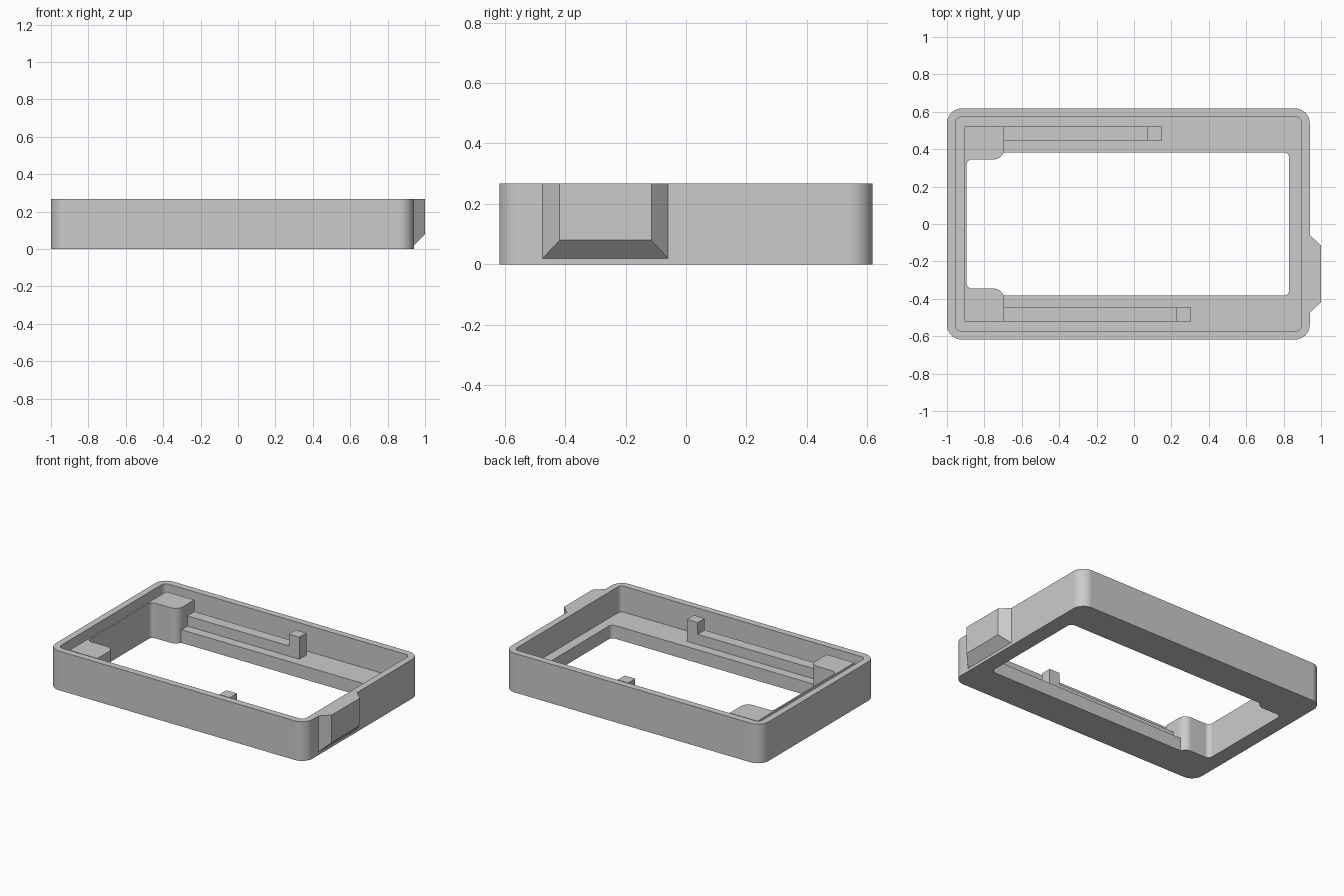
import bpy, bmesh, math
from mathutils import Vector

cube = bpy.data.objects.get("Cube")
if cube:
    bpy.data.objects.remove(cube, do_unlink=True)

GREY = (0.6, 0.6, 0.6, 1)
plastic = bpy.data.materials.new("grey plastic")
plastic.use_nodes = True
plastic.diffuse_color = GREY
plastic.node_tree.nodes["Principled BSDF"].inputs["Base Color"].default_value = GREY


def add_object(name, bm):
    bmesh.ops.recalc_face_normals(bm, faces=bm.faces)
    mesh = bpy.data.meshes.new(name)
    bm.to_mesh(mesh)
    bm.free()
    mesh.materials.append(plastic)
    obj = bpy.data.objects.new(name, mesh)
    bpy.context.collection.objects.link(obj)
    return obj


def rounded(corners, steps=10):
    """Outline from (x, y, radius) right-angled corners."""
    outline = []
    for i, (x, y, r) in enumerate(corners):
        p = Vector((x, y))
        if r == 0:
            outline.append(p)
            continue
        a = (Vector(corners[i - 1][:2]) - p).normalized()
        b = (Vector(corners[(i + 1) % len(corners)][:2]) - p).normalized()
        centre = p + (a + b) * r
        for k in range(steps + 1):
            t = math.pi / 2 * k / steps
            outline.append(centre - b * r * math.cos(t) - a * r * math.sin(t))
    return outline


def prism(name, corners, z0, z1):
    bm = bmesh.new()
    face = bm.faces.new([bm.verts.new((p.x, p.y, z0)) for p in rounded(corners)])
    top = bmesh.ops.extrude_face_region(bm, geom=[face])["geom"]
    bmesh.ops.translate(bm, vec=(0, 0, z1 - z0),
                        verts=[v for v in top if isinstance(v, bmesh.types.BMVert)])
    return add_object(name, bm)


def rect(x0, x1, y0, y1, r=0):
    return [(x0, y0, r), (x1, y0, r), (x1, y1, r), (x0, y1, r)]


def combine(target, other, operation):
    mod = target.modifiers.new("combine", "BOOLEAN")
    mod.operation, mod.solver, mod.object = operation, "EXACT", other
    bpy.context.view_layer.objects.active = target
    bpy.ops.object.modifier_apply(modifier=mod.name)
    bpy.data.objects.remove(other, do_unlink=True)


HEIGHT, FLOOR, RAIL, POST = 0.267, 0.09, 0.16, 0.24

# Tray: rounded shell, recessed floor and a large opening
tray = prism("tray", rect(-1, 0.94, -0.618, 0.618, 0.08), 0, HEIGHT)
combine(tray, prism("cavity", rect(-0.955, 0.895, -0.572, 0.572, 0.03), FLOOR, 0.4), "DIFFERENCE")
combine(tray, prism("opening", rect(-0.9, 0.83, -0.383, 0.383, 0.03), -0.1, 0.4), "DIFFERENCE")

# Two corner posts joined by a thin end wall
half = [(-0.905, 0.522, 0), (-0.695, 0.522, 0), (-0.695, 0.345, 0.055), (-0.895, 0.345, 0.03)]
posts = half + [(x, -y, r) for x, y, r in reversed(half)]
combine(tray, prism("corner_posts", posts, 0, POST), "UNION")

# Bevelled catch on the right end
bm = bmesh.new()
for x, y0, y1, z in ((0.92, -0.475, -0.06, 0.02), (0.94, -0.475, -0.06, 0.02),
                     (1.0, -0.418, -0.115, 0.08)):
    for y in (y0, y1):
        bm.verts.new((x, y, z))
        bm.verts.new((x, y, HEIGHT))
bmesh.ops.convex_hull(bm, input=bm.verts)
combine(tray, add_object("catch", bm), "UNION")

bpy.ops.object.select_all(action="DESELECT")
tray.select_set(True)
bpy.context.view_layer.objects.active = tray
bpy.ops.object.shade_smooth_by_angle(angle=math.radians(30))
weighted = tray.modifiers.new("even shading", "WEIGHTED_NORMAL")
weighted.keep_sharp = True

# Low rails along both sides, each ending in a peg
for side, sign, end in (("back", 1, 0.15), ("front", -1, 0.305)):
    y0, y1 = sorted((sign * 0.447, sign * 0.522))
    prism(side + "_rail", rect(-0.695, end - 0.08, y0, y1), FLOOR, RAIL)
    prism(side + "_peg", rect(end - 0.08, end, y0, y1), FLOOR, POST)
